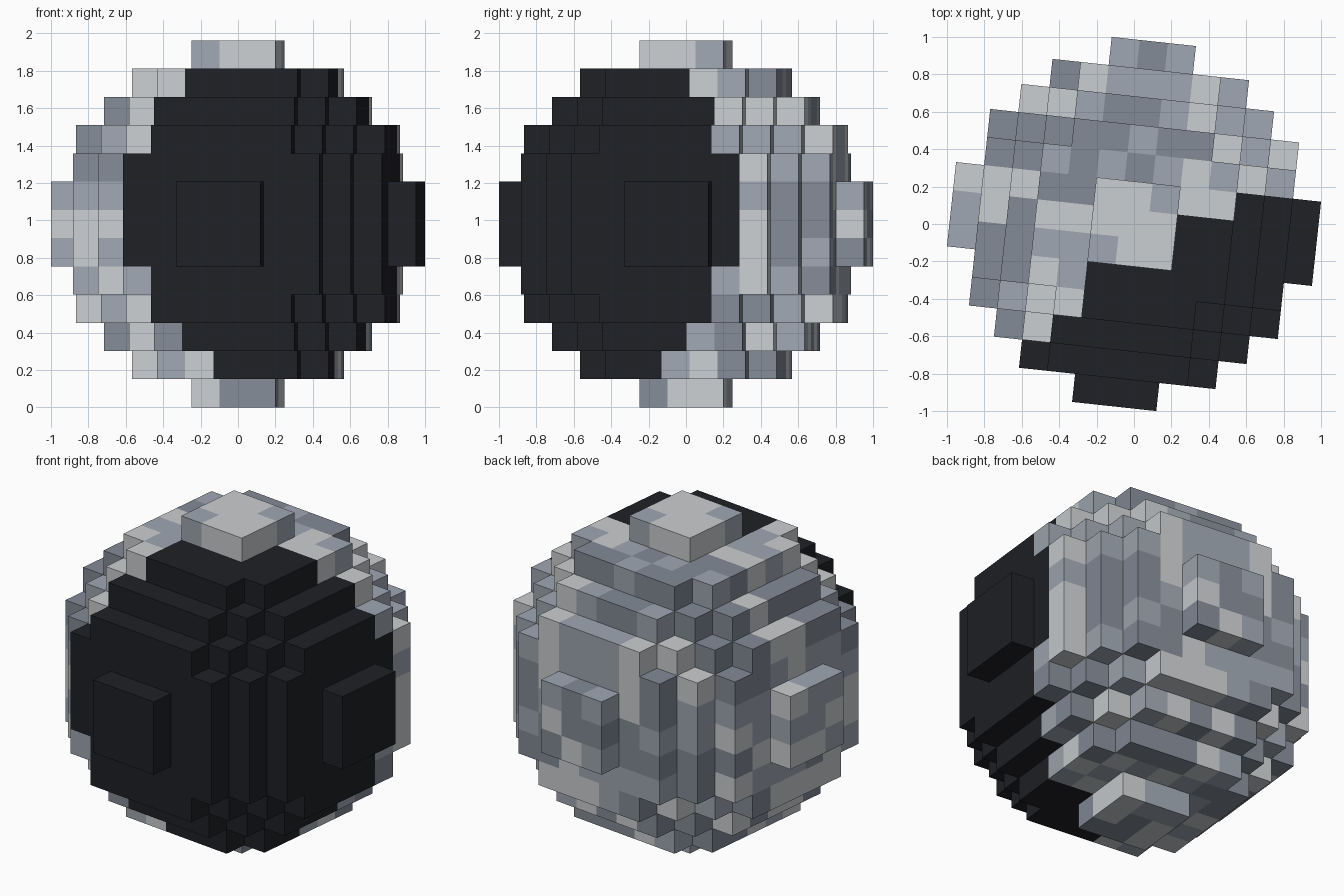
import bpy, bmesh, math, random
from mathutils import Vector

if "Cube" in bpy.data.objects:
    bpy.data.objects.remove(bpy.data.objects["Cube"])

random.seed(7)
V = 0.151                      # block size
TURN = math.radians(-6.2)      # whole ball is turned slightly about z
N = 6                          # blocks from centre to rim

# blocky ball: every grid cell inside the radius
R = range(-N, N + 1)
ball = {(i, j, k) for i in R for j in R for k in R if i*i + j*j + k*k <= 38}

# dark corner region: first dark column for each layer
DARK_START = {5: -1, 4: -2, 3: -2, 2: -3, 1: -3, 0: -3, -1: -3,
              -2: -2, -3: -2, -4: -1, -5: 0}


def is_dark(c):
    i, j, k = c
    return k in DARK_START and i >= DARK_START[k] and j <= -DARK_START[k] - 1


def material(name, rgb):
    m = bpy.data.materials.new(name)
    m.diffuse_color = (*rgb, 1)
    m.use_nodes = True
    m.node_tree.nodes["Principled BSDF"].inputs["Base Color"].default_value = m.diffuse_color
    return m


light = material("pale_stone", (0.60, 0.62, 0.64))
mid = material("mid_stone", (0.35, 0.39, 0.45))
slate = material("slate_stone", (0.23, 0.26, 0.31))
black = material("dark_panel", (0.014, 0.015, 0.019))

DIRS = [Vector(d) for d in ((1, 0, 0), (-1, 0, 0), (0, 1, 0),
                            (0, -1, 0), (0, 0, 1), (0, 0, -1))]


def build(name, cells, mats, pick):
    """Make the outer block faces of the given cells as one object."""
    bm = bmesh.new()
    verts = {}

    def vert(p):
        key = tuple(round(2 * a) for a in p)
        if key not in verts:
            verts[key] = bm.verts.new(p * V)
        return verts[key]

    for c in sorted(cells):
        tone = pick(c)
        for d in DIRS:
            if tuple(int(a + b) for a, b in zip(c, d)) in ball:
                continue
            u = Vector((d.y, d.z, d.x))
            w = d.cross(u)
            mid_pt = Vector(c) + d / 2
            corners = [mid_pt + (u * a + w * b) / 2
                       for a, b in ((-1, -1), (1, -1), (1, 1), (-1, 1))]
            bm.faces.new([vert(p) for p in corners]).material_index = tone
    mesh = bpy.data.meshes.new(name)
    bm.to_mesh(mesh)
    bm.free()
    for m in mats:
        mesh.materials.append(m)
    ob = bpy.data.objects.new(name, mesh)
    ob.location.z = (N + 0.5) * V
    ob.rotation_euler.z = TURN
    bpy.context.collection.objects.link(ob)


def stone_tone(c):
    # top cap is mostly pale, the rest is mottled
    if c[2] == N:
        return 1 if c[:2] in ((-1, -1), (1, 1)) else 0
    return random.choices((0, 1, 2), (30, 40, 30))[0]


# mottled stone shell
build("stone_shell", {c for c in ball if not is_dark(c)},
      [light, mid, slate], stone_tone)
# dark front corner
build("dark_corner", {c for c in ball if is_dark(c)}, [black], lambda c: 0)
